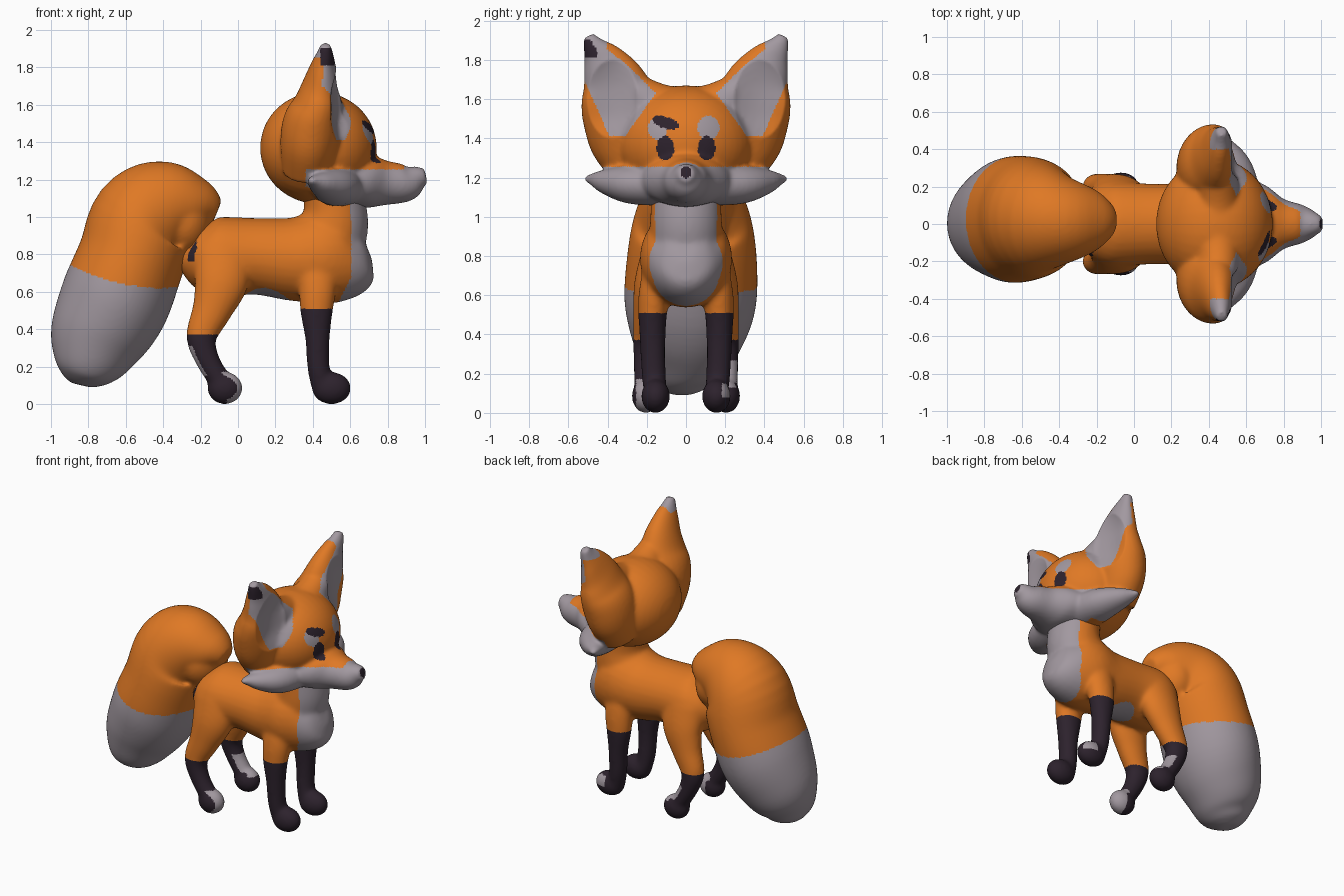
import bpy, bmesh, math
from mathutils import Vector, Matrix

if "Cube" in bpy.data.objects:
    bpy.data.objects.remove(bpy.data.objects["Cube"])


def material(name, rgb):
    m = bpy.data.materials.new(name)
    m.diffuse_color = (*rgb, 1)
    m.use_nodes = True
    m.node_tree.nodes["Principled BSDF"].inputs["Base Color"].default_value = m.diffuse_color
    return m


MATS = [material("orange_fur", (0.74, 0.19, 0.018)),
        material("pale_fur", (0.36, 0.315, 0.35)),
        material("dark_fur", (0.026, 0.016, 0.026))]
ORANGE, PALE, DARK = 0, 1, 2


def tube(bm, stations, side=1, sub=5, n=28):
    """Smooth loft through stations (x, y, z, radius_u, radius_v)."""
    st = [(s[0], s[1] * side, *s[2:]) for s in stations]
    pts = []
    for i in range(len(st) - 1):
        p = [Vector(st[max(0, min(len(st) - 1, i + k))]) for k in (-1, 0, 1, 2)]
        for j in range(sub):
            t = j / sub
            pts.append(0.5 * (2 * p[1] + (p[2] - p[0]) * t
                              + (2 * p[0] - 5 * p[1] + 4 * p[2] - p[3]) * t * t
                              + (3 * p[1] - p[0] - 3 * p[2] + p[3]) * t ** 3))
    pts.append(Vector(st[-1]))
    rings = []
    for i, p in enumerate(pts):
        a, b = pts[max(i - 1, 0)], pts[min(i + 1, len(pts) - 1)]
        t = Vector((b[0] - a[0], b[1] - a[1], b[2] - a[2])).normalized()
        ref = Vector((1, 0, 0)) if abs(t.y) > 0.8 else Vector((0, 1, 0))
        v = (ref - t * ref.dot(t)).normalized()
        u = v.cross(t)
        c = Vector((p[0], p[1], p[2]))
        rings.append([bm.verts.new(c + u * p[3] * math.cos(k * math.tau / n)
                                   + v * p[4] * math.sin(k * math.tau / n)) for k in range(n)])
    for r, s in zip(rings, rings[1:]):
        for k in range(n):
            bm.faces.new((r[k], r[(k + 1) % n], s[(k + 1) % n], s[k]))
    bm.faces.new(rings[0][::-1])
    bm.faces.new(rings[-1])


def ball(bm, c, r):
    """Ellipsoid made as a short loft along x."""
    angs = [math.pi * (i + .35) / 12.7 for i in range(13)]
    tube(bm, [(c[0] - r[0] * math.cos(a), c[1], c[2], r[2] * math.sin(a), r[1] * math.sin(a))
              for a in angs], sub=2, n=36)


def sculpt(name, bm, rule, smooth, dent=None):
    """Fuse overlapping shapes into one soft skin, then colour faces by rule."""
    bmesh.ops.recalc_face_normals(bm, faces=bm.faces)
    me = bpy.data.meshes.new(name)
    bm.to_mesh(me)
    bm.free()
    ob = bpy.data.objects.new(name, me)
    bpy.context.collection.objects.link(ob)
    rm = ob.modifiers.new("fuse", 'REMESH')
    rm.mode = 'VOXEL'
    rm.voxel_size = 0.0105
    sm = ob.modifiers.new("soften", 'SMOOTH')
    sm.factor = 0.5
    sm.iterations = smooth
    dg = bpy.context.evaluated_depsgraph_get()
    new = bpy.data.meshes.new_from_object(ob.evaluated_get(dg))
    ob.modifiers.clear()
    ob.data = new
    new.name = name
    new.materials.clear()
    for m in MATS:
        new.materials.append(m)
    if dent:
        moves = [dent(v.co, v.normal) for v in new.vertices]
        for v, d in zip(new.vertices, moves):
            v.co.x -= d
        new.update()
    for p in new.polygons:
        p.material_index = rule(p.center, p.normal)
        p.use_smooth = True
    return ob


def oval(a, b, ca, cb, ra, rb):
    return ((a - ca) / ra) ** 2 + ((b - cb) / rb) ** 2 < 1


# Body: torso, neck and four legs
bm = bmesh.new()
tube(bm, [(-.27, 0, .84, .06, .06), (-.24, 0, .82, .14, .16), (-.12, 0, .79, .21, .225),
          (.1, 0, .79, .205, .215), (.3, 0, .775, .225, .22), (.46, 0, .79, .255, .235),
          (.59, 0, .8, .23, .195), (.665, 0, .83, .15, .12), (.69, 0, .84, .07, .05)])
tube(bm, [(.46, 0, .8, .2, .19), (.51, 0, .95, .188, .185), (.52, 0, 1.05, .168, .18),
          (.5, 0, 1.2, .16, .18)])
for s in (-1, 1):
    tube(bm, [(.42, .15, .78, .1, .06), (.425, .16, .62, .1, .08), (.42, .17, .5, .088, .073),
              (.425, .17, .35, .066, .065), (.43, .165, .2, .06, .062),
              (.45, .155, .1, .06, .06)], s)
    ball(bm, (.5, .155 * s, .085), (.105, .074, .087))
    tube(bm, [(-.08, .13, .8, .16, .1), (-.09, .165, .65, .145, .1), (-.14, .185, .5, .107, .085),
              (-.195, .2, .36, .082, .07), (-.165, .205, .24, .065, .062),
              (-.1, .205, .13, .06, .06)], s)
    ball(bm, (-.07, .205 * s, .086), (.095, .072, .088))


def body_rule(c, n):
    x, y, z = c
    if x > .2 and z < .51:                      # front stockings
        return PALE if y > 0 and n.y > .5 and x > .5 and .08 < z < .15 else DARK
    if x < .2 and z < .37:                      # back stockings
        if y < 0:
            toe = x > -.085 and z < .17 and y > -.255 and n.x > .1
            return PALE if toe or (n.x < -.6 and .15 < z < .31 and n.y < 0) else DARK
        return PALE if n.x > .3 and .13 < z < .27 else DARK
    edge = .605 if z > .68 else .605 - .5 * (.68 - z)
    if x > edge and n.x > .02 and abs(y / .19) ** 3 + abs((z - .82) / .31) ** 4 < 1:
        return PALE                             # bib
    if z > .98 and x > .6:
        return PALE                             # throat
    if oval(x, y, .16, 0, .12, .13) and n.z < -.4:
        return PALE                             # belly patch
    if x < -.22 and .76 < z < .92 and .13 < -y < .17:
        return DARK                             # rump mark
    return ORANGE


sculpt("body", bm, body_rule, 24)

# Tail
bm = bmesh.new()
tube(bm, [(-.11, .02, 1.03, .06, .07), (-.2, .02, 1.06, .145, .16), (-.36, .02, 1.06, .245, .235),
          (-.5, .03, .98, .285, .3), (-.57, .03, .78, .287, .332), (-.66, .02, .55, .295, .335),
          (-.75, 0, .36, .262, .28), (-.8, -.02, .22, .2, .21), (-.825, -.02, .14, .13, .14),
          (-.835, -.02, .1, .06, .06)], n=48)
ball(bm, (-.29, .02, .98), (.15, .19, .19))


def tail_rule(c, n):
    return PALE if c.z < .64 - .2 * (c.x + .6) + .5 * (c.x + .6) ** 2 else ORANGE


sculpt("tail", bm, tail_rule, 24)

# Head: skull, muzzle, cheek tufts and ears
bm = bmesh.new()
ball(bm, (.43, 0, 1.37), (.312, .35, .3))
tube(bm, [(.55, 0, 1.18, .125, .27), (.7, 0, 1.188, .138, .21), (.8, 0, 1.182, .117, .135),
          (.9, 0, 1.183, .1, .103), (.965, 0, 1.21, .065, .065), (1.005, 0, 1.22, .04, .04)])
for s in (-1, 1):
    tube(bm, [(.54, .1, 1.165, .11, .15), (.515, .28, 1.165, .1, .125),
              (.455, .4, 1.178, .068, .085), (.41, .47, 1.19, .035, .045),
              (.39, .515, 1.195, .012, .018)], s)
    tube(bm, [(.37, .23, 1.23, .13, .15), (.38, .285, 1.38, .155, .2), (.4, .32, 1.5, .16, .205),
              (.43, .345, 1.6, .135, .195), (.445, .375, 1.7, .105, .16), (.455, .425, 1.8, .07, .11),
              (.465, .47, 1.87, .045, .06), (.468, .498, 1.922, .028, .03)], s)
    # ridge from crown to ear
    tube(bm, [(.44, 0, 1.5, .155, .14), (.45, .15, 1.555, .13, .12), (.45, .3, 1.66, .09, .09)], s)

EAR = [(.39, 1.41), (.31, 1.41), (.155, 1.63), (.29, 1.765), (.46, 1.9), (.55, 1.96), (.53, 1.72)]


def in_ear(y, z):
    return all((b[0] - a[0]) * (z - a[1]) - (b[1] - a[1]) * (y - a[0]) < 0
               for a, b in zip(EAR, EAR[1:] + EAR[:1]))


def ear_dent(c, n):
    # hollow on the front of each ear
    if n.x < .1 or c.x < .35:
        return 0
    f = 1 - ((abs(c.y) - .375) / .13) ** 2 - ((c.z - 1.6) / .2) ** 2
    return .055 * max(f, 0) * min(1, (n.x - .1) * 3)


def head_rule(c, n):
    x, y, z = c
    w = abs(y)
    if x > .97 and oval(y, z, 0, 1.225, .028, .03):
        return DARK                             # nose
    if z > 1.78 and w > .4:                     # ear tips
        if y < 0 and n.y < -.1 and 1.81 < z < 1.9 and x > .44 and y < -.45:
            return DARK
        if z > 1.85:
            return PALE
    if n.x > .05 and x > .36 and in_ear(w, z):
        return PALE                             # inner ear
    if x > .55:                                 # eyes and brows
        if oval(w, z, .105, 1.35, .045, .062):
            return DARK
        if y < 0:
            if oval(y, z + .25 * (y + .105), -.105, 1.48, .068, .03):
                return DARK
            if oval(y, z, -.145, 1.45, .05, .055):
                return PALE
        elif oval(y, z, .115, 1.455, .055, .06):
            return PALE
    if z < 1.255 and x > .36 and (w > .24 or x > .56 or z > 1.25 - .5 * (x - .3)):
        return PALE                             # cheeks and jaw
    return PALE if x > .89 else ORANGE


sculpt("head", bm, head_rule, 14, ear_dent)
